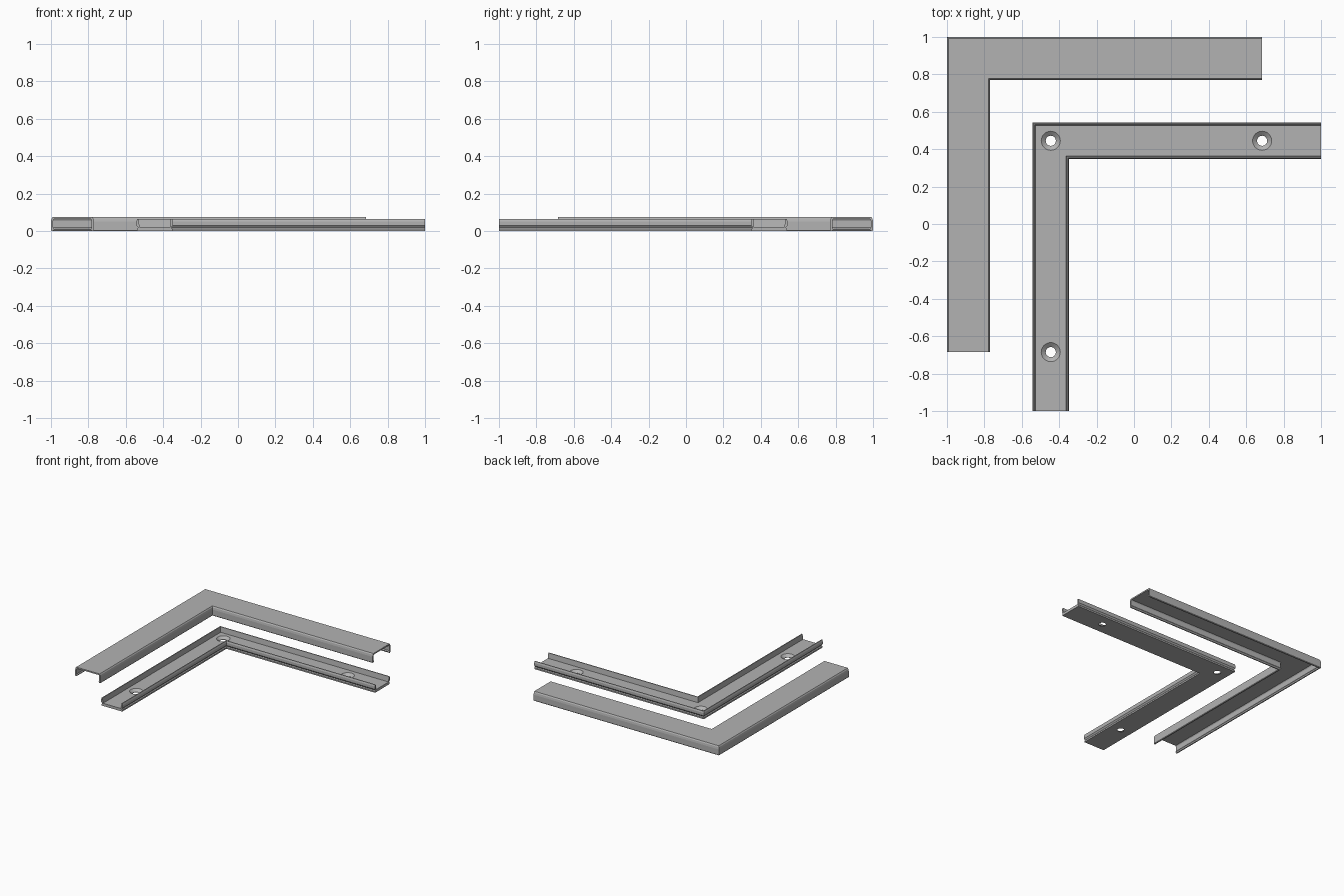
import bpy
import bmesh

cube = bpy.data.objects.get("Cube")
if cube:
    bpy.data.objects.remove(cube, do_unlink=True)

grey = bpy.data.materials.new("light grey plastic")
grey.use_nodes = True
grey.diffuse_color = (0.45, 0.45, 0.45, 1)
grey.node_tree.nodes["Principled BSDF"].inputs["Base Color"].default_value = (0.45, 0.45, 0.45, 1)


def finish(name, bm):
    bmesh.ops.recalc_face_normals(bm, faces=bm.faces)
    mesh = bpy.data.meshes.new(name)
    bm.to_mesh(mesh)
    bm.free()
    mesh.materials.append(grey)
    obj = bpy.data.objects.new(name, mesh)
    bpy.context.collection.objects.link(obj)
    return obj


def mitred_channel(name, half, half_width, corner, end):
    """Sweep a mirrored half profile round an L with a mitred corner.
    The outer corner is at (-corner, corner); the legs stop at x = end, y = -end."""
    profile = half + [(-u, z) for u, z in reversed(half)]
    bm = bmesh.new()
    rings = [[], [], []]
    for u, z in profile:
        d = corner - half_width - u
        for ring, (x, y) in zip(rings, [(-d, -end), (-d, d), (end, d)]):
            ring.append(bm.verts.new((x, y, z)))
    count = len(profile)
    for a, b in zip(rings, rings[1:]):
        for i in range(count):
            j = (i + 1) % count
            bm.faces.new((a[i], a[j], b[j], b[i]))
    bm.faces.new(rings[0])
    bm.faces.new(rings[2])
    return finish(name, bm)


# Cover: inverted channel with rounded shoulders and snap beads on the lips
cover_half = [(0.106, 0.075), (0.112, 0.066), (0.115, 0.05), (0.115, 0.004),
              (0.112, 0), (0.104, 0), (0.097, 0.01), (0.103, 0.018),
              (0.103, 0.056), (0.098, 0.064)]
mitred_channel("channel_cover", cover_half, 0.115, 1.0, 0.685)

# Base: open tray with a snap groove along the outside of each wall
base_half = [(0.094, 0), (0.0945, 0.012), (0.088, 0.018), (0.0975, 0.03),
             (0.0975, 0.052), (0.093, 0.065), (0.086, 0.065), (0.081, 0.022)]
base = mitred_channel("channel_base", base_half, 0.0975, 0.543, 1.0)

# Countersunk screw holes: a turned cutter at each position
bm = bmesh.new()
SIDES = 32
for x, y in [(-0.445, 0.445), (0.685, 0.445), (-0.445, -0.685)]:
    rings = []
    for radius, z in [(0.027, -0.02), (0.027, 0.003), (0.051, 0.022), (0.051, 0.04)]:
        circle = bmesh.ops.create_circle(bm, segments=SIDES, radius=radius)["verts"]
        bmesh.ops.translate(bm, verts=circle, vec=(x, y, z))
        rings.append(circle)
    for a, b in zip(rings, rings[1:]):
        for i in range(SIDES):
            j = (i + 1) % SIDES
            bm.faces.new((a[i], a[j], b[j], b[i]))
    bm.faces.new(rings[0])
    bm.faces.new(rings[-1])
cutter = finish("screw_hole_cutter", bm)
cutter.hide_render = True

cut = base.modifiers.new("screw_holes", "BOOLEAN")
cut.object = cutter
cut.operation = "DIFFERENCE"
cut.solver = "EXACT"
bpy.context.view_layer.objects.active = base
bpy.ops.object.modifier_apply(modifier=cut.name)
bpy.data.objects.remove(cutter, do_unlink=True)
